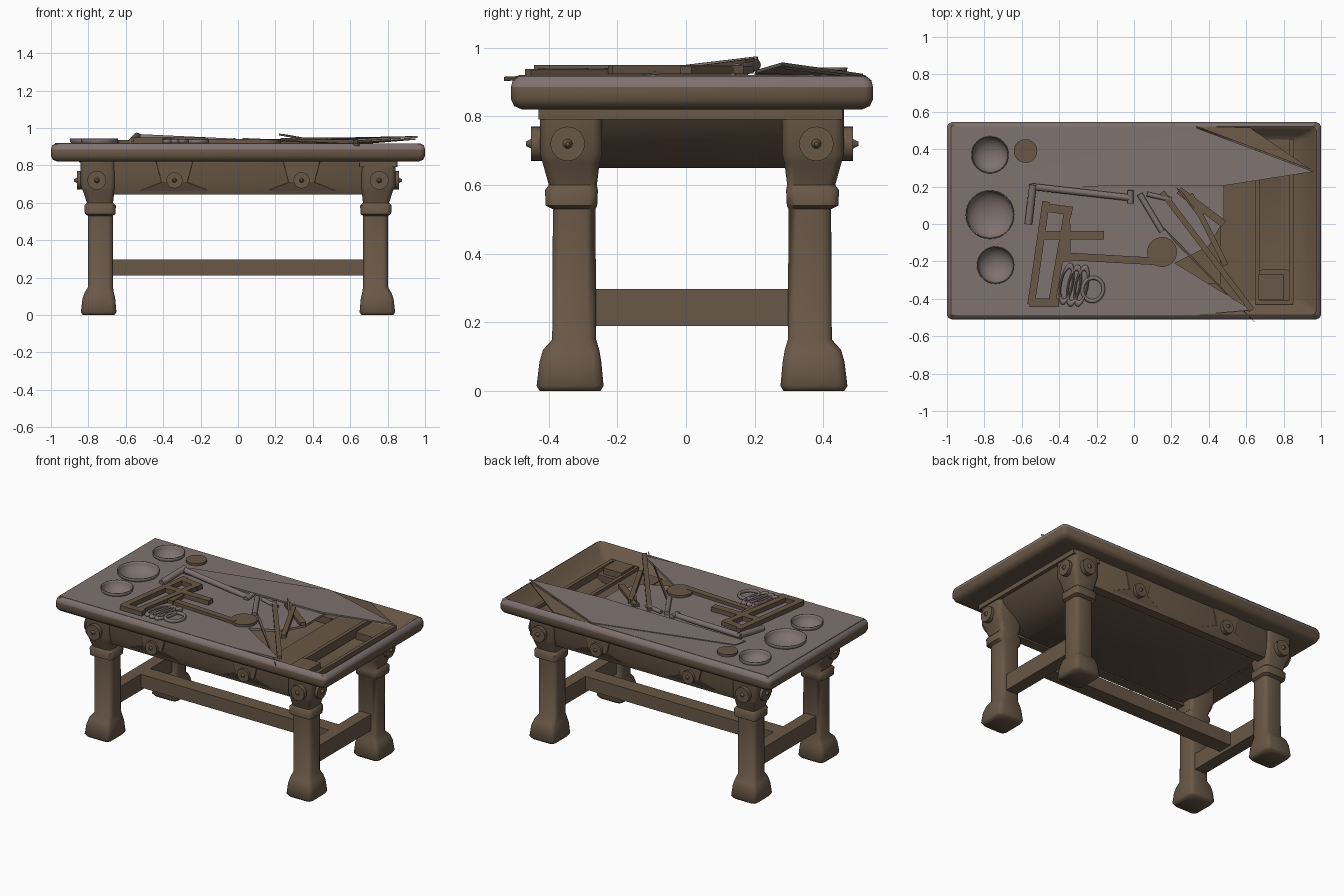
import bpy, bmesh, math
from mathutils import Vector, Matrix

if "Cube" in bpy.data.objects:
    bpy.data.objects.remove(bpy.data.objects["Cube"])

Y0 = 0.0175  # symmetry plane of the table body


def material(name, rgb):
    m = bpy.data.materials.new(name)
    m.diffuse_color = (*rgb, 1)
    m.use_nodes = True
    m.node_tree.nodes["Principled BSDF"].inputs["Base Color"].default_value = m.diffuse_color
    return m


BROWN = material("brown wood", (0.140, 0.096, 0.062))
GREY = material("grey tabletop", (0.212, 0.168, 0.158))


def make(name, bm, mat=BROWN, smooth=35):
    bmesh.ops.recalc_face_normals(bm, faces=bm.faces)
    me = bpy.data.meshes.new(name)
    bm.to_mesh(me)
    bm.free()
    ob = bpy.data.objects.new(name, me)
    bpy.context.collection.objects.link(ob)
    me.materials.append(mat)
    if smooth:
        bpy.context.view_layer.objects.active = ob
        bpy.ops.object.select_all(action='DESELECT')
        ob.select_set(True)
        bpy.ops.object.shade_smooth_by_angle(angle=math.radians(smooth))
    return ob


def loft(name, rings, c, mat=BROWN, smooth=50):
    """Skin stacked chamfered rectangles given as (cx, cy, hx, hy, z)."""
    bm = bmesh.new()
    loops = []
    for cx, cy, a, b, z in rings:
        pts = [(a, b - c), (a - c * .3, b - c * .3), (a - c, b)]
        pts += [(-x, y) for x, y in reversed(pts)]
        pts += [(-x, -y) for x, y in pts]
        loops.append([bm.verts.new((cx + x, cy + y, z)) for x, y in pts])
    n = len(loops[0])
    for p, q in zip(loops, loops[1:]):
        for i in range(n):
            bm.faces.new((p[i], p[(i + 1) % n], q[(i + 1) % n], q[i]))
    bm.faces.new(loops[0])
    bm.faces.new(loops[-1])
    return make(name, bm, mat, smooth)


def box(name, lo, hi, mat=BROWN):
    lo, hi = Vector(lo), Vector(hi)
    bm = bmesh.new()
    bmesh.ops.create_cube(bm, size=1, matrix=Matrix.Translation((lo + hi) / 2)
                          @ Matrix.Diagonal((*(hi - lo), 1)))
    return make(name, bm, mat, 0)


def rod(name, p, q, r, mat, r2=None, sides=16):
    p, q = Vector(p), Vector(q)
    bm = bmesh.new()
    rot = (q - p).to_track_quat('Z', 'Y').to_matrix().to_4x4()
    bmesh.ops.create_cone(bm, cap_ends=True, segments=sides, radius1=r,
                          radius2=r if r2 is None else r2, depth=(q - p).length,
                          matrix=Matrix.Translation((p + q) / 2) @ rot)
    return make(name, bm, mat)


def sheet(name, pts, mat, t=0.015):
    """Thin plate from an outline of 3D points, thickened downwards."""
    bm = bmesh.new()
    f = bm.faces.new([bm.verts.new(p) for p in pts])
    g = bmesh.ops.extrude_face_region(bm, geom=[f])
    bmesh.ops.translate(bm, verts=[v for v in g['geom'] if isinstance(v, bmesh.types.BMVert)],
                        vec=(0, 0, -t))
    return make(name, bm, mat, 0)


def bar(name, p, q, w, z, t, mat=BROWN):
    """Flat plank lying between two plan points."""
    p, q = Vector(p), Vector(q)
    d = (q - p).normalized() * w / 2
    s = Vector((-d.y, d.x))
    return sheet(name, [(*v, z) for v in (p + s, p - s, q - s, q + s)], mat, t)


def medallion(name, pos, axis, r):
    p, a = Vector(pos), Vector(axis)
    rod(name, p - a * .03, p + a * .027, r, BROWN, sides=24)
    rod(name + "_nub", p + a * .027, p + a * .042, r * .28, BROWN, r * .12)


# Hollow table body: sloping basin underside, rounded rim, tray interior
body = loft("table_body", [(0, Y0, a, b, z) for a, b, z in (
    (.58, .34, .65), (.68, .36, .67), (.80, .39, .76), (.84, .40, .82),
    (.965, .495, .82), (.99, .518, .83), (1, .527, .85), (1, .527, .885),
    (.995, .522, .905), (.975, .505, .918), (.96, .485, .905),
    (.92, .46, .84), (.86, .435, .825), (.79, .385, .78))], .025)
body.data.materials.append(GREY)
for f in body.data.polygons:
    if f.center.z > .886 and (abs(f.center.x) > .98 or abs(f.center.y - Y0) > .51):
        f.material_index = 1

# Legs with medallions on the two outer sides
LEG = ((.745, .355, .085, .088, 0), (.745, .355, .095, .0975, .015), (.744, .354, .088, .09, .085),
       (.742, .352, .078, .082, .12), (.735, .343, .066, .064, .15), (.735, .343, .066, .062, .53),
       (.737, .351, .082, .075, .54), (.737, .351, .084, .077, .585), (.738, .347, .07, .07, .60),
       (.745, .352, .084, .083, .665), (.75, .352, .093, .09, .69), (.75, .352, .093, .09, .825))
for sx in (-1, 1):
    for sy in (-1, 1):
        tag = ("left" if sx < 0 else "right") + ("_front" if sy < 0 else "_back")
        loft("leg_" + tag, [(sx * x, Y0 + sy * y, a, b, z) for x, y, a, b, z in LEG], .025)
        medallion("leg_disc_" + tag, (sx * .755, Y0 + sy * .442, .72), (0, sy, 0), .05)
        medallion("side_disc_" + tag, (sx * .835, Y0 + sy * .362, .72), (sx, 0, 0), .05)
        medallion("apron_disc_" + tag, (sx * .34, Y0 + sy * .425, .72), (0, sy, 0), .043)
    # End stretchers
    box("end_stretcher", (sx * .735 - .04, -.30, .19), (sx * .735 + .04, .33, .298))

# Long aprons with slanted blocks behind the discs
for sy in (-1, 1):
    loft("apron", [(0, Y0 + sy * .375, .68, .03, .645), (0, Y0 + sy * .385, .68, .04, .70),
                   (0, Y0 + sy * .385, .68, .045, .825)], .005)
    for x in (-.34, .34):
        loft("apron_block", [(x, Y0 + sy * .38, .20, .03, .66), (x, Y0 + sy * .385, .07, .05, .71),
                             (x, Y0 + sy * .385, .10, .05, .825)], .005, smooth=0)
box("long_stretcher", (-.70, Y0 - .05, .21), (.70, Y0 + .05, .298))

# Grey table cover, open over the tray at the right
cover = sheet("table_cover", [(x, y, .92) for x, y in (
    (-.978, -.487), (.33, -.487), (.63, -.46), (.22, -.21), (.40, -.12), (.48, .02),
    (.48, .24), (.33, .522), (-.978, .522))], GREY)
sheet("cover_ridge", [(-.56, .28, .926), (-.58, .2, .926), (.48, .205, .935),
                      (.96, .28, .957), (.33, .515, .924)], GREY, .01)
sheet("cover_flap", [(.33, .523, .918), (.62, .515, .918), (.95, .29, .945)], BROWN, .008)

# Round bowls sunk into the cover
for x, y, r in ((-.77, .37, .10), (-.77, .05, .13), (-.74, -.22, .10)):
    cut = rod("bowl_cutter", (x, y, .85), (x, y, 1), r - .008, GREY, sides=32)
    cut.hide_render = True
    cut.hide_viewport = True
    m = cover.modifiers.new("hole", 'BOOLEAN')
    m.object, m.operation, m.solver = cut, 'DIFFERENCE', 'EXACT'
    bm = bmesh.new()
    bmesh.ops.create_uvsphere(bm, u_segments=32, v_segments=16, radius=1)
    bmesh.ops.delete(bm, geom=[v for v in bm.verts if v.co.z > .01], context='VERTS')
    bmesh.ops.transform(bm, verts=bm.verts, matrix=Matrix.Translation((x, y, .942))
                        @ Matrix.Diagonal((r, r, .075, 1)))
    bowl = make("bowl", bm, GREY)
    bowl.modifiers.new("wall", 'SOLIDIFY').thickness = .005

# Tray fittings
box("tray_ledge", (.46, -.41, .775), (.65, .44, .83))
for x in (.66, .84):
    box("tray_rail", (x - .012, -.42, .79), (x + .012, .455, .85))
box("tray_cross_rail", (.65, -.43, .79), (.85, -.41, .85))
box("tray_block", (.665, -.405, .775), (.80, -.27, .865))

# Ladder-shaped tool on the cover
for p, q in (((-.47, .12), (-.55, -.43)), ((-.35, .09), (-.44, -.43))):
    bar("tool_rail", p, q, .04, .95, .03)
for p, q in (((-.49, .09), (-.33, .07)), ((-.50, -.06), (-.16, -.06)), ((-.56, -.42), (-.40, -.42))):
    bar("tool_rung", p, q, .045, .95, .03)
bar("tool_handle", (-.41, -.17), (.12, -.20), .04, .94, .025)
bar("tool_brace", (-.36, .0), (-.36, -.20), .04, .945, .03)
rod("tool_head", (.15, -.15, .91), (.15, -.15, .937), .08, BROWN, sides=24)
rod("round_lid", (-.58, .39, .91), (-.58, .39, .935), .063, BROWN, sides=24)

# Loose grey rods
for p, q, r in (((-.54, .21, .955), (-.565, .0, .93), .02), ((-.55, .20, .95), (-.02, .14, .925), .018),
                ((.03, .16, .93), (.15, -.04, .925), .016), ((.07, .16, .93), (.20, .13, .925), .013),
                ((-.02, .18, .93), (-.02, .11, .925), .016)):
    rod("loose_rod", p, q, r, GREY)

# Oval links
for x, y in ((-.36, -.32), (-.32, -.33), (-.28, -.33), (-.22, -.35)):
    bpy.ops.mesh.primitive_torus_add(location=(x, y, .928), rotation=(0, 0, -.2), major_radius=.07,
                                     minor_radius=.012, major_segments=20, minor_segments=8)
    ring = bpy.context.object
    ring.name = "oval_link"
    ring.scale = (.45, 1.4, 1) if x < -.25 else (.8, .9, 1)
    ring.data.materials.append(GREY)
    bpy.ops.object.shade_smooth()

# Brown sticks leaning over the tray edge
bar("stick", (.15, .17), (.63, -.46), .03, .938, .02)
bar("stick", (.30, .16), (.49, -.22), .03, .95, .025)
bar("stick", (.24, .18), (.48, .0), .04, .945, .02)
sheet("stick_shard", [(.14, .0, .93), (.25, -.11, .935), (.65, -.53, .915), (.22, -.10, .93)], BROWN, .012)
sheet("stick_splinter", [(.22, .2, .97), (.26, .17, .965), (.45, -.1, .93)], BROWN, .01)
